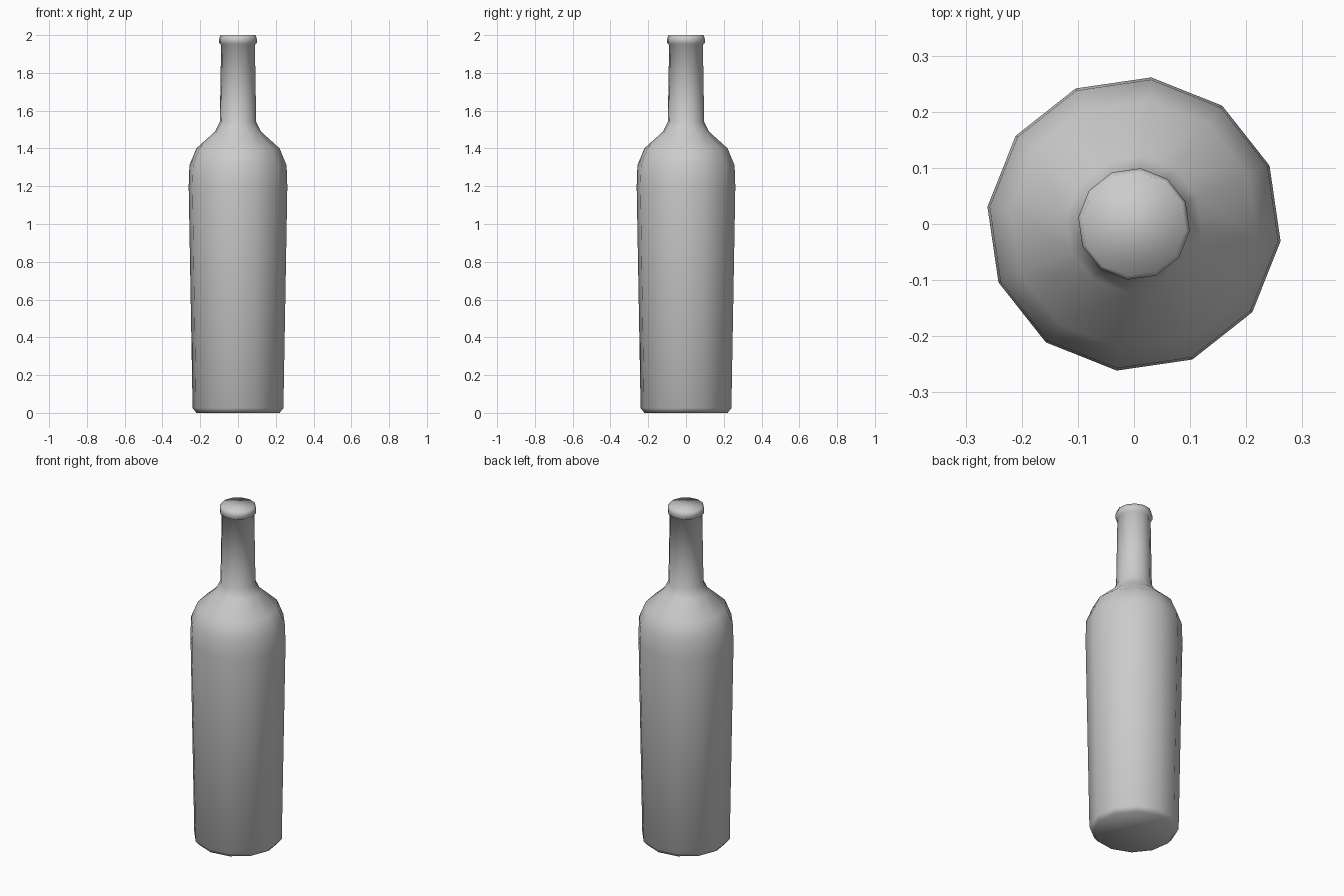
import bpy, bmesh, math

cube = bpy.data.objects.get("Cube")
if cube:
    bpy.data.objects.remove(cube, do_unlink=True)

# Material
glass = bpy.data.materials.new("light_grey")
glass.use_nodes = True
colour = (0.6, 0.6, 0.6, 1)
glass.diffuse_color = colour
glass.node_tree.nodes["Principled BSDF"].inputs["Base Color"].default_value = colour

SIDES = 12
TURN = math.radians(-6.7)

# Bottle outline from base to lip: radius, height
profile = [
    (0.222, 0.0), (0.242, 0.025),                # base bevel
    (0.263, 1.2), (0.259, 1.31),                 # flaring body
    (0.222, 1.4), (0.122, 1.49), (0.097, 1.54),  # shoulder
    (0.09, 1.95), (0.1, 1.957),                  # neck
    (0.1, 1.98), (0.094, 2.0),                   # lip
]


def lathe(name, outline, material):
    """Spin an outline about z into a closed smooth solid."""
    bm = bmesh.new()
    rings = []
    for r, z in outline:
        angles = [TURN + math.tau * i / SIDES for i in range(SIDES)]
        rings.append([bm.verts.new((r * math.cos(a), r * math.sin(a), z)) for a in angles])
    for low, high in zip(rings, rings[1:]):
        for i in range(SIDES):
            j = (i + 1) % SIDES
            bm.faces.new((low[i], low[j], high[j], high[i]))
    bm.faces.new(rings[0][::-1])
    bm.faces.new(rings[-1])
    for face in bm.faces:
        face.smooth = True
    mesh = bpy.data.meshes.new(name)
    bm.to_mesh(mesh)
    bm.free()
    mesh.materials.append(material)
    obj = bpy.data.objects.new(name, mesh)
    bpy.context.collection.objects.link(obj)
    return obj


lathe("bottle", profile, glass)
